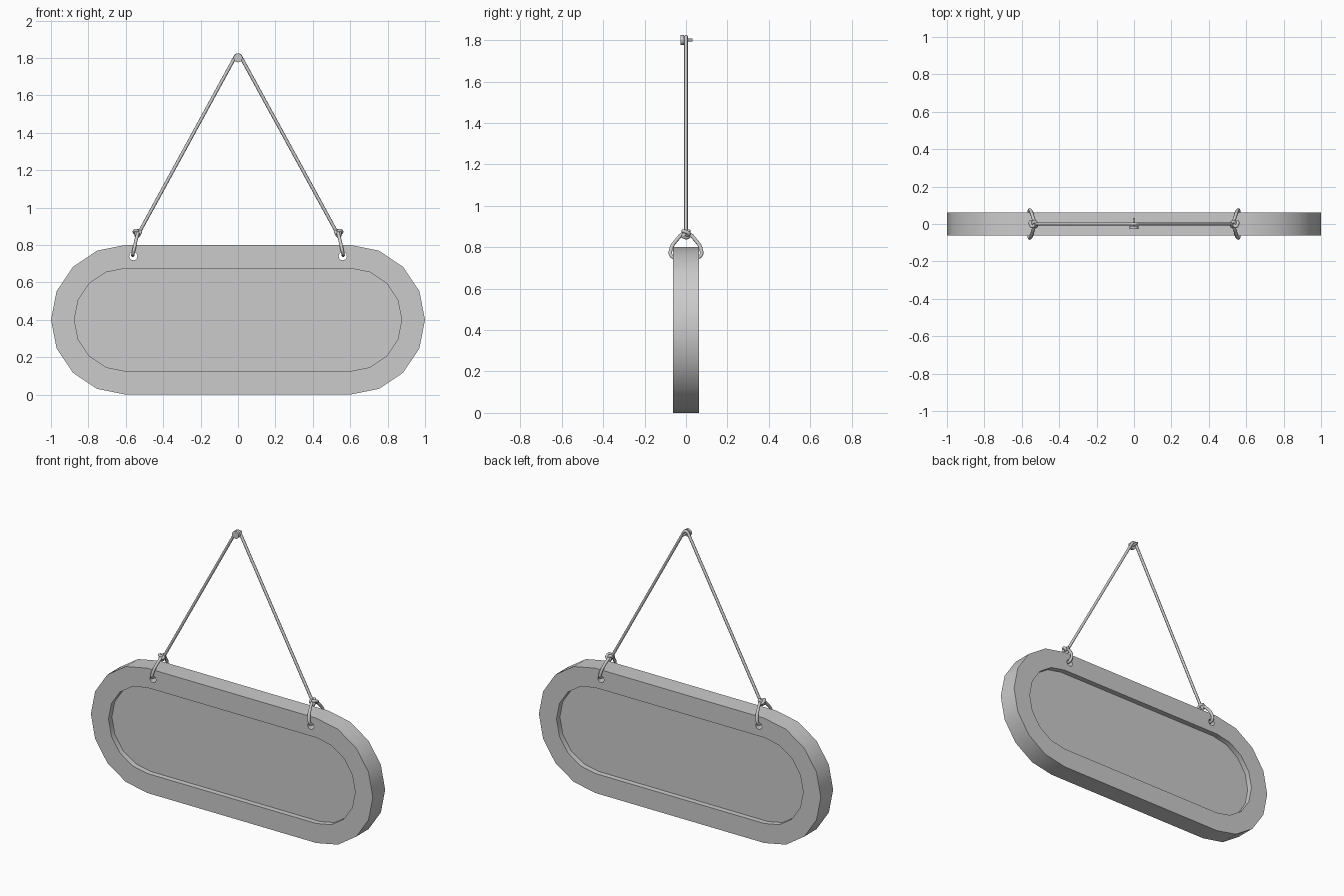
import bpy, bmesh
from math import sin, cos, pi, radians
from mathutils import Vector

if "Cube" in bpy.data.objects:
    bpy.data.objects.remove(bpy.data.objects["Cube"])

ROPE_R = 0.009


def smooth(ob, angle=30):
    bpy.ops.object.select_all(action='DESELECT')
    ob.select_set(True)
    bpy.context.view_layer.objects.active = ob
    bpy.ops.object.shade_smooth_by_angle(angle=radians(angle))


def outline(inset, y, segs=4):
    """Rounded-end board outline in the xz plane, shrunk by inset."""
    r = 0.4 - inset
    pts = []
    for cx, start in ((0.6, -pi / 2), (-0.6, pi / 2)):
        for i in range(2 * segs + 1):
            a = start + pi * i / (2 * segs)
            pts.append((cx + r * cos(a), y, 0.4 + r * sin(a)))
    return pts


def rope(name, pts, closed=False, kind='POLY', res=4):
    """Round cord swept along points, converted to a mesh."""
    cu = bpy.data.curves.new(name, 'CURVE')
    cu.dimensions = '3D'
    cu.bevel_depth = ROPE_R
    cu.bevel_resolution = 2
    cu.resolution_u = res
    cu.use_fill_caps = True
    sp = cu.splines.new(kind)
    if kind == 'BEZIER':
        sp.bezier_points.add(len(pts) - 1)
        for bp, p in zip(sp.bezier_points, pts):
            bp.co = p
            bp.handle_left_type = bp.handle_right_type = 'AUTO'
    else:
        sp.points.add(len(pts) - 1)
        for sp_p, p in zip(sp.points, pts):
            sp_p.co = (*p, 1)
    sp.use_cyclic_u = closed
    ob = bpy.data.objects.new(name, cu)
    bpy.context.collection.objects.link(ob)
    bpy.ops.object.select_all(action='DESELECT')
    ob.select_set(True)
    bpy.context.view_layer.objects.active = ob
    bpy.ops.object.convert(target='MESH')
    smooth(bpy.context.object, 50)


def cylinder(name, r, y0, y1, x, z, sides):
    bpy.ops.mesh.primitive_cylinder_add(vertices=sides, radius=r, depth=y1 - y0,
                                        location=(x, (y0 + y1) / 2, z),
                                        rotation=(pi / 2, 0, 0))
    ob = bpy.context.object
    ob.name = name
    return ob


# Sign board: raised rim around a recessed panel on both faces
bm = bmesh.new()
rings = [[bm.verts.new(p) for p in outline(inset, y)] for inset, y in
         ((0.125, -0.028), (0.125, -0.0625), (0, -0.0625),
          (0, 0.0625), (0.125, 0.0625), (0.125, 0.028))]
for a, b in zip(rings, rings[1:]):
    n = len(a)
    for i in range(n):
        j = (i + 1) % n
        bm.faces.new((a[i], a[j], b[j], b[i]))
bm.faces.new(rings[0])
bm.faces.new(rings[-1])
bmesh.ops.recalc_face_normals(bm, faces=bm.faces)
me = bpy.data.meshes.new("sign_board")
bm.to_mesh(me)
bm.free()
board = bpy.data.objects.new("sign_board", me)
bpy.context.collection.objects.link(board)

# Rope holes through the rim
for s in (-1, 1):
    cutter = cylinder("hole_cutter", 0.022, -0.2, 0.2, s * 0.56, 0.74, 12)
    mod = board.modifiers.new("hole", 'BOOLEAN')
    mod.operation = 'DIFFERENCE'
    mod.solver = 'EXACT'
    mod.object = cutter
    bpy.context.view_layer.objects.active = board
    bpy.ops.object.modifier_apply(modifier=mod.name)
    bpy.data.objects.remove(cutter)
smooth(board, 32)

# Rope loops through the holes, and their knots
front = [(0.535, -0.012, 0.865), (0.543, -0.045, 0.835), (0.552, -0.071, 0.795),
         (0.56, -0.071, 0.758), (0.562, -0.045, 0.749)]
path = front + [(x, -y, z) for x, y, z in reversed(front)]
for s, side in ((-1, "left"), (1, "right")):
    rope(side + "_rope_loop", [(s * x, y, z) for x, y, z in path], True, 'BEZIER')
    k = 0.0062
    knot = []
    for i in range(36):
        t = 2 * pi * i / 36
        knot.append((s * (0.538 + k * (sin(t) + 2 * sin(2 * t))),
                     0.014 * sin(3 * t),
                     0.865 + k * (cos(t) - 2 * cos(2 * t))))
    rope(side + "_knot", knot, True)

# Hanging rope, bent over the nail
arc = [(0.016 * cos(a), 0, 1.8 + 0.016 * sin(a))
       for a in (radians(150 - 20 * i) for i in range(7))]
rope("hanging_rope", [(-0.532, 0, 0.86)] + arc + [(0.532, 0, 0.86)])

# Nail
smooth(cylinder("nail_shaft", 0.007, -0.015, 0.032, 0, 1.8, 10), 40)
smooth(cylinder("nail_head", 0.024, -0.026, -0.01, 0, 1.8, 14))
